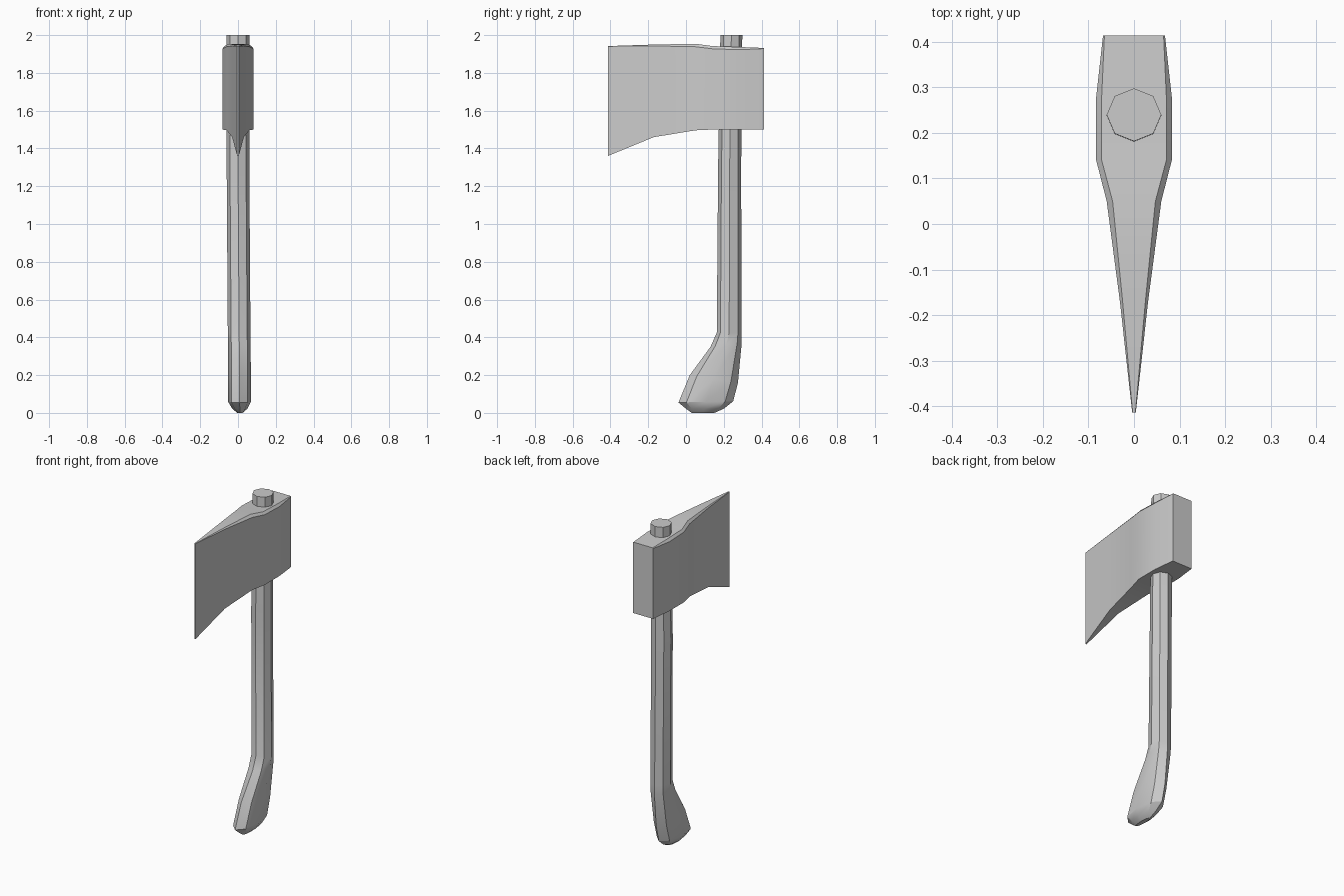
import bpy, math
from math import radians, cos, sin

if "Cube" in bpy.data.objects:
    bpy.data.objects.remove(bpy.data.objects["Cube"])


def loft(name, rings):
    """Skin equal-length rings with quads and cap both ends."""
    n = len(rings[0])
    verts = [v for r in rings for v in r]
    faces = [(i*n + j, i*n + (j+1) % n, (i+1)*n + (j+1) % n, (i+1)*n + j)
             for i in range(len(rings) - 1) for j in range(n)]
    faces.append(tuple(reversed(range(n))))
    faces.append(tuple(range((len(rings)-1)*n, len(rings)*n)))
    me = bpy.data.meshes.new(name)
    me.from_pydata(verts, [], faces)
    ob = bpy.data.objects.new(name, me)
    bpy.context.collection.objects.link(ob)
    bpy.ops.object.select_all(action='DESELECT')
    ob.select_set(True)
    bpy.context.view_layer.objects.active = ob
    bpy.ops.object.mode_set(mode='EDIT')
    bpy.ops.mesh.select_all(action='SELECT')
    bpy.ops.mesh.normals_make_consistent(inside=False)
    bpy.ops.object.mode_set(mode='OBJECT')
    bpy.ops.object.shade_smooth_by_angle(angle=radians(28))
    return ob


# Handle: eight-sided rings (front y, front z, back y, back z, half width, centre x)
def octagon(fy, fz, by, bz, hw, cx):
    ring = []
    for k in range(8):
        a = k * math.pi / 4
        t = (1 + sin(a)) / 2
        ring.append((cx + hw*cos(a), fy + (by-fy)*t, fz + (bz-fz)*t))
    return ring


handle = loft("handle", [octagon(*s) for s in (
    (0.03, 0.0, 0.15, 0.0, 0.014, 0.010),
    (0.00, 0.022, 0.20, 0.022, 0.040, 0.010),
    (-0.04, 0.055, 0.25, 0.062, 0.060, 0.008),
    (0.02, 0.20, 0.275, 0.16, 0.060, 0.008),
    (0.13, 0.35, 0.295, 0.37, 0.060, 0.007),
    (0.163, 0.425, 0.294, 0.42, 0.060, 0.006),
    (0.170, 1.30, 0.292, 1.30, 0.060, 0.0),
    (0.182, 2.0, 0.298, 2.0, 0.060, 0.0),
)])

# Axe head: sections from poll to blade (y, half width, top half width, top z, bottom z)
head_sections = (
    (0.414, 0.068, 0.065, 1.932, 1.50),
    (0.28, 0.083, 0.071, 1.937, 1.50),
    (0.14, 0.083, 0.071, 1.942, 1.50),
    (0.05, 0.060, 0.047, 1.954, 1.496),
    (-0.17, 0.031, 0.025, 1.950, 1.460),
    (-0.414, 0.004, 0.003, 1.942, 1.360),
)
head = loft("axe_head", [
    [(-w, y, b), (w, y, b), (w, y, t - (w - tw)*1.2), (tw, y, t),
     (-tw, y, t), (-w, y, t - (w - tw)*1.2)]
    for y, w, tw, t, b in head_sections])
